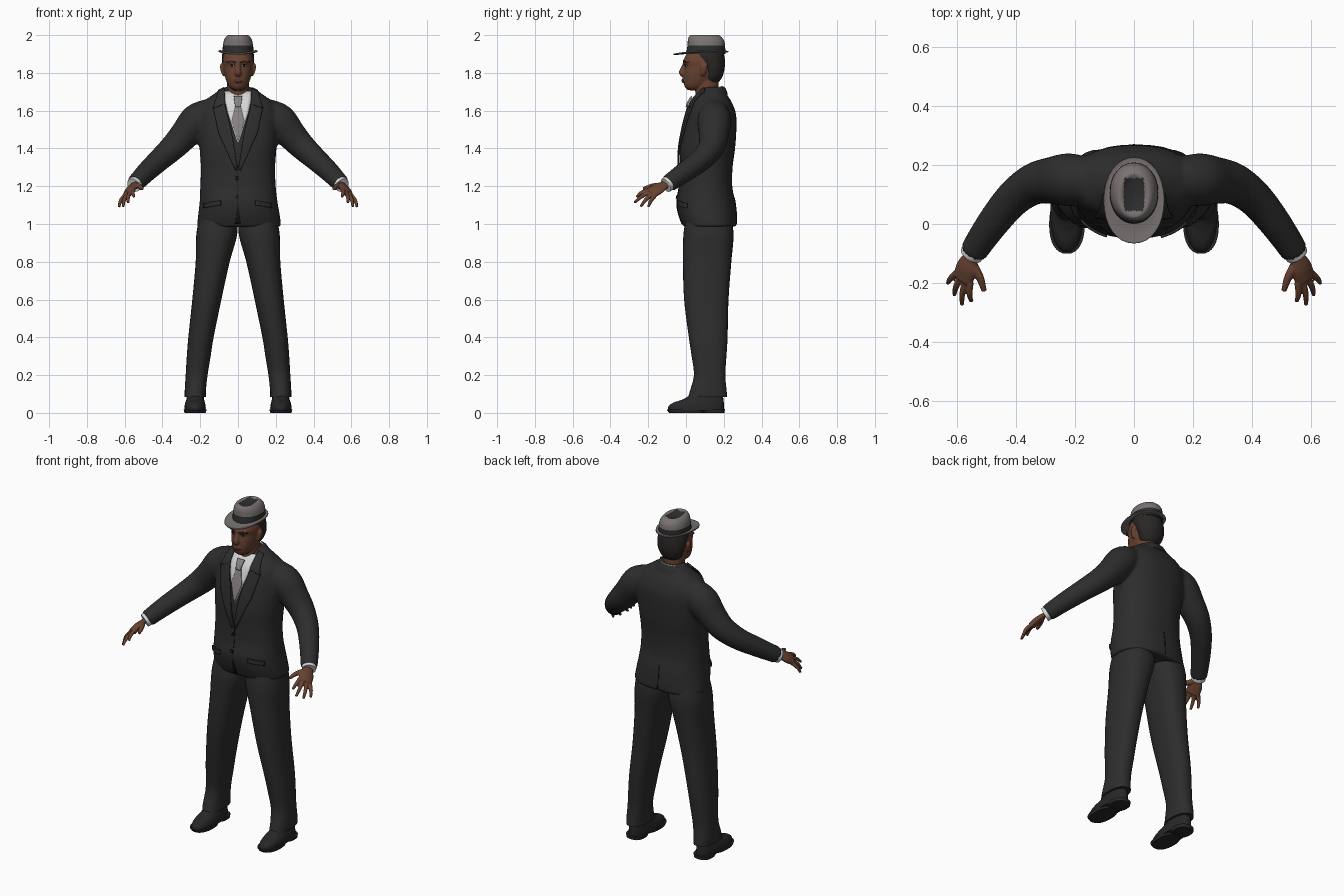
import bpy, bmesh, math
from mathutils import Vector
from mathutils.bvhtree import BVHTree

old = bpy.data.objects.get("Cube")
if old:
    bpy.data.objects.remove(old)


def material(name, r, g, b):
    m = bpy.data.materials.new(name)
    m.use_nodes = True
    m.diffuse_color = (r, g, b, 1)
    m.node_tree.nodes["Principled BSDF"].inputs["Base Color"].default_value = (r, g, b, 1)
    return m


CLOTH = material("charcoal cloth", .026, .026, .027)
SEAM = material("black seam", .008, .008, .008)
LEATHER = material("black leather", .02, .02, .02)
SKIN = material("brown skin", .14, .055, .03)
HAIR = material("dark hair", .022, .02, .019)
WHITE = material("white shirt", .68, .68, .69)
TIE = material("grey tie", .25, .23, .23)
FELT = material("grey felt", .19, .17, .165)
LIPS = material("dull lips", .1, .035, .025)
parts = []


def smooth_rows(rows, n=5):
    """Catmull-Rom interpolation of rows of numbers."""
    out, last = [], len(rows) - 1
    for i in range(last):
        quad = [rows[max(i - 1, 0)], rows[i], rows[i + 1], rows[min(i + 2, last)]]
        for k in range(n):
            t = k / n
            out.append([.5 * (2 * b + (c - a) * t + (2 * a - 5 * b + 4 * c - d) * t * t
                              + (3 * b - a - 3 * c + d) * t ** 3) for a, b, c, d in zip(*quad)])
    return out + [list(rows[-1])]


def stack(rows, power=2.0, shear=0, sides=32):
    """Rounded horizontal sections from rows of z, centre x, front y, back y, half width."""
    rings = []
    for z, cx, front, back, half in smooth_rows(rows):
        ring = []
        for k in range(sides):
            a = math.tau * k / sides
            c, s = math.cos(a), math.sin(a)
            x = cx + half * math.copysign(abs(c) ** (2 / power), c)
            y = (front + back) / 2 + (back - front) / 2 * math.copysign(abs(s) ** (2 / power), s)
            ring.append(Vector((x, y, z + shear * (y - .12))))
        rings.append(ring)
    return rings


def tube(rows, side=(0, 0, 1), flat=1.0, sides=20):
    """Sections along a path of x, y, z, radius; flat thins it across the side axis."""
    rows = smooth_rows(rows)
    pts, rings = [Vector(r[:3]) for r in rows], []
    for i, p in enumerate(pts):
        t = (pts[min(i + 1, len(pts) - 1)] - pts[max(i - 1, 0)]).normalized()
        u = Vector(side)
        u = (u - t * u.dot(t)).normalized()
        v = t.cross(u) * flat
        rings.append([p + (u * math.cos(math.tau * k / sides) + v * math.sin(math.tau * k / sides)) * rows[i][3]
                      for k in range(sides)])
    return rings


def flip(rings, s=-1):
    return [[Vector((p.x * s, p.y, p.z)) for p in ring] for ring in rings]


def finish(name, bm, mats):
    bmesh.ops.recalc_face_normals(bm, faces=bm.faces)
    mesh = bpy.data.meshes.new(name)
    bm.to_mesh(mesh)
    bm.free()
    for m in mats:
        mesh.materials.append(m)
    ob = bpy.data.objects.new(name, mesh)
    bpy.context.scene.collection.objects.link(ob)
    parts.append(ob)
    return ob


def build(name, mats, lofts, voxel=0, blend=4, rule=None, caps=True):
    """Skin the lofts; voxel fuses them into one soft surface."""
    bm = bmesh.new()
    for rings in lofts:
        loops = [[bm.verts.new(p) for p in ring] for ring in rings]
        for a, b in zip(loops, loops[1:]):
            for k in range(len(a)):
                j = (k + 1) % len(a)
                bm.faces.new((a[k], a[j], b[j], b[k]))
        if caps:
            bm.faces.new(loops[0])
            bm.faces.new(loops[-1])
    if rule:
        for f in bm.faces:
            f.material_index = rule(f.calc_center_median())
    ob = finish(name, bm, mats)
    if voxel:
        m = ob.modifiers.new("fuse", "REMESH")
        m.mode, m.voxel_size, m.use_smooth_shade = "VOXEL", voxel, True
        s = ob.modifiers.new("soften", "SMOOTH")
        s.factor, s.iterations = .5, blend
    return ob


def surface(ob):
    bpy.context.view_layer.update()
    return BVHTree.FromObject(ob, bpy.context.evaluated_depsgraph_get())


def plate(name, mat, bvh, left, right, lift=.003, thick=.005, facing=1, across=8, n=6):
    """Thin plate between two x, z edges, laid on the front (or back) of a surface."""
    bm, grid = bmesh.new(), []
    steps = [(i, k / n) for i in range(len(left) - 1) for k in range(n)] + [(len(left) - 2, 1)]
    for i, t in steps:
        a = Vector(left[i]).lerp(Vector(left[i + 1]), t)
        b = Vector(right[i]).lerp(Vector(right[i + 1]), t)
        row = []
        for k in range(across + 1):
            q = a.lerp(b, k / across)
            hit, normal = bvh.ray_cast(Vector((q.x, -2 * facing, q.y)), Vector((0, facing, 0)))[:2]
            if hit is None:
                hit, normal = bvh.find_nearest(Vector((q.x, .12 - .06 * facing, q.y)))[:2]
            row.append(bm.verts.new(hit + normal * lift))
        grid.append(row)
    for a, b in zip(grid, grid[1:]):
        for k in range(across):
            bm.faces.new((a[k], a[k + 1], b[k + 1], b[k]))
    ob = finish(name, bm, [mat])
    m = ob.modifiers.new("thickness", "SOLIDIFY")
    m.thickness, m.offset = thick, 0
    return ob


def mirror_edge(edge, s=-1):
    return [(x * s, z) for x, z in edge]


# Jacket: torso fused with both sleeves
torso = stack([(.985, .006, -.015, .27, .224), (1.05, .005, -.04, .268, .216), (1.12, .003, -.05, .26, .206),
               (1.2, 0, -.036, .245, .2), (1.3, 0, -.032, .247, .197), (1.4, 0, -.032, .26, .204),
               (1.5, 0, -.015, .267, .212), (1.58, 0, .005, .265, .212), (1.64, 0, .025, .245, .19),
               (1.68, 0, .055, .22, .14), (1.725, 0, .09, .192, .075)], 2.3)
sleeve = tube([(.14, .15, 1.6, .07), (.215, .15, 1.55, .09), (.28, .147, 1.475, .08), (.34, .135, 1.41, .071),
               (.41, .085, 1.345, .062), (.48, 0, 1.28, .055), (.545, -.095, 1.213, .047)])
jacket = build("jacket", [CLOTH], [torso, sleeve, flip(sleeve)], .01, 6)
coat = surface(jacket)

# Shirt front, tie and lapels laid over the chest
edge = [(.078, 1.7), (.055, 1.59), (.003, 1.43)]
plate("shirt_front", WHITE, coat, mirror_edge(edge), edge)
plate("tie_knot", TIE, coat, [(-.022, 1.665), (-.014, 1.615)], [(.022, 1.665), (.014, 1.615)], .015, .009)
edge = [(.013, 1.625), (.034, 1.54), (.003, 1.44)]
plate("tie_blade", TIE, coat, mirror_edge(edge), edge, .009)
for s, side in ((1, "left"), (-1, "right")):
    inner = [(.07, 1.715), (.066, 1.62), (.036, 1.5), (.002, 1.3)]
    outer = [(.1, 1.7), (.128, 1.61), (.1, 1.48), (.012, 1.28)]
    plate(side + "_lapel", CLOTH, coat, mirror_edge(inner, s), mirror_edge(outer, s), .008, .009)
    plate(side + "_lapel_notch", SEAM, coat, mirror_edge([(.08, 1.628), (.126, 1.612)], s),
          mirror_edge([(.08, 1.625), (.126, 1.608)], s), .0135, .002)
    plate(side + "_pocket_flap", CLOTH, coat, mirror_edge([(.09, 1.125), (.175, 1.11)], s),
          mirror_edge([(.09, 1.1), (.175, 1.085)], s), .004, .009)
plate("front_opening", SEAM, coat, [(-.002, 1.29), (-.002, 1.1), (-.016, 1.0)],
      [(.001, 1.29), (.001, 1.1), (.014, 1.0)], .001, .003)
plate("back_vent", SEAM, coat, [(-.002, 1.14), (-.004, 1.0)], [(.002, 1.14), (.004, 1.0)], .001, .003, -1)
for z in (1.25, 1.15):
    plate("jacket_button", SEAM, coat, [(-.014, z), (-.014, z - .016)], [(.002, z), (.002, z - .016)], .004, .006)

# Shirt collar, higher at the nape
build("shirt_collar", [WHITE], [stack([(1.64, 0, .035, .2, .082), (1.68, 0, .045, .2, .08),
                                       (1.706, 0, .05, .192, .072), (1.7, 0, .058, .184, .064)], 2, .35)])
build("jacket_collar", [CLOTH], [stack([(1.655, 0, .08, .222, .108), (1.69, 0, .09, .21, .09),
                                        (1.705, 0, .1, .198, .078)], 2, .3)])

# Trousers and shoes
for s, side in ((1, "left"), (-1, "right")):
    leg = stack([(.085, .226, .012, .218, .056), (.12, .226, .022, .215, .056), (.2, .219, .042, .208, .058),
                 (.3, .208, .03, .214, .063), (.4, .196, .015, .22, .067), (.6, .165, -.01, .225, .077),
                 (.8, .134, -.016, .24, .09), (.94, .113, -.014, .252, .108), (1.03, .105, 0, .24, .1)], 2.3)
    build(side + "_trouser_leg", [CLOTH], [flip(leg, s)])
    upper = stack([(.012, .227, -.095, .2, .056), (.035, .227, -.092, .2, .056), (.055, .227, -.065, .2, .052),
                   (.075, .226, -.01, .198, .046), (.12, .226, .06, .19, .042)], 2.3)
    sole = stack([(0, .227, -.09, .1, .056), (.014, .227, -.1, .1, .06), (.018, .227, -.1, .1, .06)], 2.3)
    heel = stack([(0, .227, .09, .204, .052), (.02, .227, .07, .206, .056)], 2.6)
    build(side + "_shoe", [LEATHER], [flip(r, s) for r in (upper, sole, heel)])

# Hands with spread fingers, and shirt cuffs
across = Vector((.7, .53, -.48))
knuckle = Vector((.577, -.182, 1.166))
tips = [(.55, -.262, 1.143), (.582, -.274, 1.112), (.608, -.24, 1.092), (.63, -.2, 1.09)]
palm = tube([(.543, -.09, 1.217, .026), (.553, -.115, 1.205, .03), (.567, -.15, 1.186, .041),
             (.579, -.188, 1.162, .041)], across, .48)
fingers = []
for i, tip in enumerate(tips):
    base, tip = knuckle + across * (.022 * i - .033), Vector(tip)
    bend = base.lerp(tip, .55) + Vector((.005, -.002, .005))
    fingers.append(tube([(*base, .0115), (*bend, .0105), (*tip, .007)], sides=12))
thumb = tube([(.548, -.135, 1.203, .017), (.522, -.18, 1.2, .014), (.507, -.227, 1.186, .009)], sides=12)
cuff = tube([(.53, -.073, 1.23, .04), (.549, -.101, 1.209, .04), (.553, -.107, 1.205, .038)])
for s, side in ((1, "left"), (-1, "right")):
    build(side + "_hand", [SKIN], [flip(r, s) for r in [palm, thumb] + fingers], .004, 2)
    build(side + "_shirt_cuff", [WHITE], [flip(cuff, s)])

# Head: skull, neck, nose and ears fused together
skull = stack([(1.708, 0, .012, .06, .022), (1.725, 0, -.006, .1, .045), (1.76, 0, -.014, .15, .063),
               (1.8, 0, -.012, .18, .074), (1.835, 0, -.008, .19, .078), (1.87, 0, -.012, .195, .08),
               (1.93, 0, .02, .18, .065)], 2.2)
neck = stack([(1.64, 0, .055, .185, .062), (1.7, 0, .05, .175, .058), (1.78, 0, .05, .17, .058)])
nose = tube([(0, -.002, 1.86, .011), (0, -.014, 1.825, .013), (0, -.02, 1.802, .018), (0, -.008, 1.788, .015)], (1, 0, 0))
mouth = tube([(-.024, -.003, 1.758, .008), (0, -.011, 1.759, .012), (.024, -.003, 1.758, .008)])
brow = tube([(-.055, .008, 1.862, .008), (0, -.008, 1.862, .01), (.055, .008, 1.862, .008)])
ear = tube([(.076, .088, 1.785, .01), (.084, .092, 1.81, .017), (.087, .097, 1.838, .018), (.082, .1, 1.85, .01)],
           (0, 1, 0), .45)
head = build("head", [SKIN], [skull, neck, nose, mouth, brow, ear, flip(ear)], .005, 4)
face = surface(head)
plate("lips", LIPS, face, [(-.026, 1.759), (0, 1.768), (.026, 1.759)],
      [(-.026, 1.756), (0, 1.748), (.026, 1.756)], .001, .002)
for s, side in ((1, "left"), (-1, "right")):
    for name, mat, top, low, lift in (
            ("eyebrow", HAIR, [(.014, 1.859), (.035, 1.866), (.058, 1.859)], [(.014, 1.853), (.035, 1.859), (.058, 1.856)], .002),
            ("eye", WHITE, [(.018, 1.84), (.032, 1.845), (.046, 1.84)], [(.018, 1.838), (.032, 1.835), (.046, 1.838)], .001),
            ("iris", SEAM, [(.027, 1.844), (.038, 1.844)], [(.027, 1.835), (.038, 1.835)], .002),
            ("eyelid", HAIR, [(.016, 1.842), (.032, 1.849), (.048, 1.841)], [(.016, 1.84), (.032, 1.844), (.048, 1.839)], .002)):
        plate(f"{side}_{name}", mat, face, mirror_edge(top, s), mirror_edge(low, s), lift, .002)

# Hair around the back and sides
build("hair", [HAIR], [stack([(1.745, 0, .1, .165, .04), (1.77, 0, .09, .188, .063), (1.81, 0, .085, .202, .079),
                              (1.85, 0, .06, .206, .085), (1.89, 0, .03, .203, .085), (1.93, 0, .03, .19, .075)])])

# Hat: dented crown with a dark band, and a curled brim
build("hat_crown", [FELT, CLOTH],
      [stack([(1.9, 0, 0, .208, .083), (1.945, 0, .008, .207, .08), (1.975, 0, .01, .2, .073),
              (1.995, 0, .018, .182, .06), (2.0, 0, .03, .168, .046), (1.992, 0, .05, .15, .028),
              (1.985, 0, .08, .11, .004)], 2.1)],
      rule=lambda c: int(c.z < 1.946 or (abs(c.x) < .034 and .045 < c.y < .155 and c.z > 1.982)))
brim = stack([(1.908, 0, .005, .2, .075), (1.905, 0, -.03, .212, .09), (1.906, 0, -.066, .226, .103)], 2.1)
for ring in brim:
    for p in ring:
        p.z += .9 * p.x ** 2 + .05 * (p.y - .08)
hat_brim = build("hat_brim", [FELT], [brim], caps=False)
m = hat_brim.modifiers.new("thickness", "SOLIDIFY")
m.thickness, m.offset = .006, 0

# Smooth shading with crisp edges
for ob in bpy.context.selected_objects:
    ob.select_set(False)
for ob in parts:
    ob.select_set(True)
bpy.context.view_layer.objects.active = jacket
bpy.ops.object.shade_smooth_by_angle(angle=math.radians(50))
